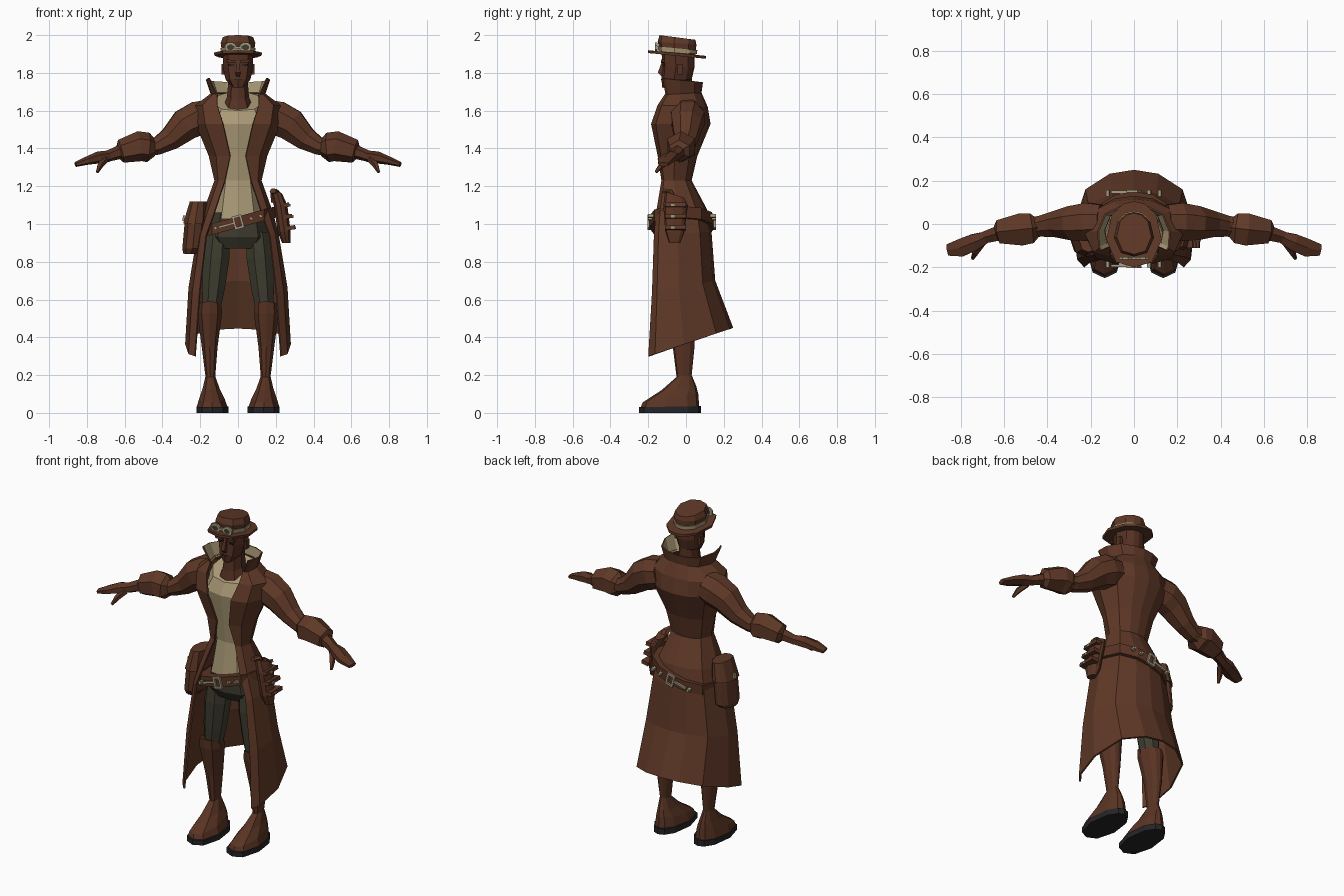
import bpy, bmesh, math
from mathutils import Vector, Matrix

cube = bpy.data.objects.get("Cube")
if cube:
    bpy.data.objects.remove(cube, do_unlink=True)


def material(name, r, g, b):
    m = bpy.data.materials.new(name)
    m.diffuse_color = (r, g, b, 1)
    m.use_nodes = True
    node = next(n for n in m.node_tree.nodes if n.type == "BSDF_PRINCIPLED")
    node.inputs["Base Color"].default_value = (r, g, b, 1)
    node.inputs["Roughness"].default_value = 0.9
    return m


COAT = material("coat_brown", 0.115, 0.04, 0.02)
LEATHER = material("leather_brown", 0.1, 0.034, 0.017)
SKIN = material("skin_brown", 0.09, 0.03, 0.016)
KHAKI = material("shirt_khaki", 0.4, 0.32, 0.18)
PANTS = material("trouser_olive", 0.05, 0.047, 0.03)
SOLE = material("sole_black", 0.018, 0.018, 0.02)
METAL = material("pale_metal", 0.38, 0.33, 0.22)


def finish(name, bm, mats, mirror=False, closed=True, thick=0):
    if closed:
        bmesh.ops.recalc_face_normals(bm, faces=bm.faces[:])
    mesh = bpy.data.meshes.new(name)
    bm.to_mesh(mesh)
    bm.free()
    for m in mats:
        mesh.materials.append(m)
    ob = bpy.data.objects.new(name, mesh)
    bpy.context.collection.objects.link(ob)
    if thick:
        mod = ob.modifiers.new("thickness", "SOLIDIFY")
        mod.thickness = thick
        mod.offset = -1
        mod.material_offset = len(mats) - 1
    if mirror:
        ob.modifiers.new("mirror", "MIRROR")
    return ob


def loft(name, rings, mats, closed=True, **kw):
    """Skin a list of equal point rings."""
    bm = bmesh.new()
    rows = [[bm.verts.new(p) for p in ring] for ring in rings]
    n = len(rows[0])
    for lo, hi in zip(rows, rows[1:]):
        for j in range(n if closed else n - 1):
            k = (j + 1) % n
            bm.faces.new((lo[j], lo[k], hi[k], hi[j]))
    if closed:
        bm.faces.new(rows[0][::-1])
        bm.faces.new(rows[-1])
    return finish(name, bm, mats, closed=closed, **kw)


def section(zf, zb, a, yf, yb, gap=None, cx=0):
    """Body cross-section: front and back height, half width, front and back y, front gap."""
    o = gap or 0
    half = [(o, 0), (o + (a - o) * .65, .08), (a, .42), (a * .8, .8), (a * .4, .96), (0, 1)]
    pts = half + [(-x, f) for x, f in half[-2::-1]]
    if gap is None:
        pts.pop()
    return [(cx + x, yf + (yb - yf) * f, zf + (zb - zf) * f) for x, f in pts]


def tube(name, stations, mat, n=8, up=(0, 0, 1), mirror=True):
    """Limb through stations of (x, y, z, side radius, up radius)."""
    rings = []
    cs = [Vector(s[:3]) for s in stations]
    for i, s in enumerate(stations):
        t = (cs[min(i + 1, len(cs) - 1)] - cs[max(i - 1, 0)]).normalized()
        side = t.cross(Vector(up)).normalized()
        top = side.cross(t)
        angles = [2 * math.pi * (j + .5) / n for j in range(n)]
        rings.append([cs[i] + side * s[3] * math.cos(q) + top * s[4] * math.sin(q) for q in angles])
    return loft(name, rings, [mat], mirror=mirror)


def box(name, centre, size, mat, tilt=0, spin=0, mirror=False):
    bm = bmesh.new()
    mat4 = (Matrix.Translation(centre) @ Matrix.Rotation(spin, 4, "Z")
            @ Matrix.Rotation(tilt, 4, "Y") @ Matrix.Diagonal((*size, 1)))
    bmesh.ops.create_cube(bm, size=1, matrix=mat4)
    return finish(name, bm, [mat], mirror)


def frame(name, centre, w, h, bar, mat, tilt=0, sides=4, mirror=False):
    """Flat ring facing the front, four sided for buckles, rounder for goggles."""
    rings = []
    for y, shrink in ((-bar, 0), (bar, 0), (bar, bar * 2), (-bar, bar * 2), (-bar, 0)):
        ring = []
        for j in range(sides):
            q = 2 * math.pi * (j + .5) / sides
            k = 1 / math.cos(math.pi / sides)
            p = Vector(((w - shrink) * math.cos(q) * k, y, (h - shrink) * math.sin(q) * k))
            ring.append(Matrix.Rotation(tilt, 3, "Y") @ p + Vector(centre))
        rings.append(ring)
    bm = bmesh.new()
    rows = [[bm.verts.new(p) for p in r] for r in rings[:-1]]
    for i in range(4):
        lo, hi = rows[i], rows[(i + 1) % 4]
        for j in range(sides):
            k = (j + 1) % sides
            bm.faces.new((lo[j], lo[k], hi[k], hi[j]))
    return finish(name, bm, [mat], mirror)


# Long coat, open down the front
coat = [(.30, .45, .28, -.20, .25, .23), (.64, .70, .262, -.18, .155, .205),
        (.94, .96, .215, -.17, .135, .17), (1.05, 1.08, .185, -.16, .11, .13),
        (1.23, 1.23, .125, -.13, .03, .07), (1.36, 1.36, .155, -.15, .06, .042),
        (1.53, 1.53, .225, -.185, .13, .08), (1.63, 1.62, .23, -.15, .115, .11),
        (1.69, 1.70, .14, -.11, .08, .11)]
loft("long_coat", [section(*r) for r in coat], [COAT], closed=False, thick=.01)
collar = [(1.67, 1.68, .14, -.105, .08, .11), (1.77, 1.75, .17, -.125, .09, .155)]
loft("collar", [section(*r) for r in collar], [COAT, KHAKI], closed=False, thick=.008)

# Shirt and trousers
shirt = [(1.03, 1.03, .135, -.15, .08), (1.23, 1.23, .10, -.122, .02),
         (1.36, 1.36, .125, -.14, .04), (1.53, 1.53, .18, -.165, .10),
         (1.60, 1.70, .135, -.13, .06)]
loft("shirt", [section(*r) for r in shirt], [KHAKI])
hips = [(.87, .87, .13, -.10, .07), (.93, .93, .165, -.14, .10), (1.06, 1.06, .14, -.145, .08)]
loft("trouser_hips", [section(*r) for r in hips], [PANTS])
tube("trouser_leg", [(.105, -.02, .95, .065, .09), (.115, -.03, .82, .075, .085),
                     (.13, -.035, .66, .065, .07), (.142, -.035, .54, .05, .06)],
     PANTS, up=(0, 1, 0))

# Boots with flared tops and dark soles
boot = [(.03, .03, .082, -.24, .07), (.055, .10, .068, -.23, .065), (.12, .14, .045, -.13, .055),
        (.19, .20, .026, -.05, .03), (.35, .35, .042, -.07, .045),
        (.53, .53, .066, -.11, .045), (.59, .55, .06, -.115, .04)]
loft("boot", [section(*r, cx=.135 + .015 * min(1, r[0] * 4)) for r in boot], [LEATHER], mirror=True)
sole = [(0, 0, .086, -.25, .08), (.03, .036, .086, -.25, .08)]
loft("boot_sole", [section(*r, cx=.135) for r in sole], [SOLE], mirror=True)

# Sleeves, cuffs and hands
tube("sleeve", [(.15, .01, 1.575, .085, .09), (.21, .01, 1.56, .095, .098), (.28, .005, 1.525, .085, .092),
                (.36, .0, 1.45, .064, .066), (.43, -.01, 1.412, .052, .05), (.52, -.02, 1.40, .05, .05)], COAT)
tube("cuff", [(.44, -.015, 1.405, .045, .045), (.475, -.02, 1.405, .08, .078),
              (.52, -.025, 1.412, .085, .08), (.62, -.035, 1.385, .062, .062),
              (.635, -.04, 1.383, .035, .035)], COAT, n=6)
tube("forearm", [(.60, -.035, 1.39, .042, .04), (.70, -.065, 1.355, .03, .028)], LEATHER, n=6)
tube("hand", [(.68, -.06, 1.36, .03, .03), (.74, -.085, 1.352, .045, .032),
              (.80, -.11, 1.335, .047, .022), (.86, -.12, 1.315, .03, .013)], LEATHER, n=6)
tube("thumb", [(.70, -.09, 1.345, .018, .02), (.73, -.13, 1.31, .017, .017),
               (.745, -.16, 1.275, .008, .008)], LEATHER, n=5)

# Neck, head and face
neck = [(1.56, 1.56, .10, -.13, .05), (1.66, 1.69, .058, -.105, .035), (1.78, 1.78, .05, -.09, .03)]
loft("neck", [section(*r) for r in neck], [SKIN])
head = [(1.72, 1.75, .036, -.125, .01), (1.765, 1.765, .066, -.13, .03),
        (1.83, 1.83, .08, -.125, .045), (1.92, 1.92, .08, -.13, .045)]
loft("head", [section(*r) for r in head], [SKIN])
tube("nose", [(0, -.12, 1.86, .01, .01), (0, -.138, 1.80, .018, .016), (0, -.125, 1.785, .014, .008)],
     SKIN, n=4, up=(0, 1, 0), mirror=False)
box("brow", (.038, -.122, 1.862), (.05, .02, .014), SKIN, tilt=-.12, mirror=True)
box("eye", (.036, -.119, 1.842), (.028, .009, .01), SOLE, mirror=True)
box("mouth", (0, -.129, 1.765), (.035, .006, .005), SOLE)
box("ear", (.08, -.03, 1.82), (.016, .03, .055), SKIN, mirror=True)

# Hat with band and goggles
brim = [(1.905, 1.875, .125, -.20, .105), (1.92, 1.89, .128, -.20, .105)]
loft("hat_brim", [section(*r) for r in brim], [COAT])
crown = [(1.90, 1.885, .082, -.135, .05), (1.965, 1.95, .092, -.15, .055),
         (2.0, 1.975, .08, -.14, .05)]
loft("hat_crown", [section(*r) for r in crown], [COAT])
band = [(1.915, 1.90, .09, -.146, .058), (1.94, 1.92, .093, -.15, .06)]
loft("hat_band", [section(*r) for r in band], [KHAKI])
frame("goggle_rim", (.04, -.158, 1.935), .03, .026, .006, METAL, sides=8, mirror=True)
box("goggle_lens", (.04, -.156, 1.935), (.034, .008, .03), PANTS, mirror=True)
box("goggle_bridge", (0, -.158, 1.935), (.026, .01, .012), METAL)

# Slanted belt with buckles and studs
SLOPE = .27
TILT = -math.atan(SLOPE)
belt = [section(z, z, .212, -.195, .15) for z in (.98, 1.04)]
loft("belt", [[(x, y, z + SLOPE * x) for x, y, z in ring] for ring in belt], [LEATHER])
for side, y in (("front", -.198), ("back", .152)):
    frame(side + "_buckle", (0, y, 1.01), .026, .036, .006, METAL, TILT)
    box(side + "_buckle_tongue", (-.06, y * .97, 1.01 - SLOPE * .06), (.09, .012, .012), METAL, TILT)
    for x in (-.12, .07, .12):
        box(side + "_belt_stud", (x, y * .94, 1.01 + SLOPE * x), (.016, .03, .016), METAL, TILT)

# Side pouch on the right hip
pouch = [(.84, .85, .04, -.12, .01, -.25), (.87, .87, .055, -.14, .03, -.24),
         (1.0, 1.0, .055, -.14, .03, -.228), (1.11, 1.11, .04, -.125, .02, -.212)]
loft("hip_pouch", [section(*r[:5], cx=r[5]) for r in pouch], [LEATHER])
flap = [(1.0, 1.01, .062, -.148, .038, -.228), (1.12, 1.12, .045, -.13, .025, -.21)]
loft("pouch_flap", [section(*r[:5], cx=r[5]) for r in flap], [COAT])
box("pouch_clasp", (-.288, -.06, 1.03), (.01, .025, .03), METAL, tilt=.1)

# Holster and tools on the left hip
holster = [(.90, .90, .022, -.09, -.03, .255), (.96, .95, .034, -.11, -.01, .245),
           (1.10, 1.10, .036, -.12, .01, .225), (1.17, 1.14, .03, -.11, -.01, .205)]
loft("hip_holster", [section(*r[:5], cx=r[5]) for r in holster], [LEATHER])
tube("holster_grip", [(.205, -.06, 1.12, .02, .03), (.195, -.085, 1.17, .018, .025),
                      (.185, -.12, 1.175, .014, .018)], COAT, n=6, up=(1, 0, 0), mirror=False)
for z in (.98, 1.04, 1.1):
    x = .505 - .25 * z + .02
    box("holster_loop", (x, -.055, z), (.045, .11, .022), COAT, tilt=-.15)
    box("holster_stud", (x + .022, -.07, z), (.012, .02, .014), METAL)
